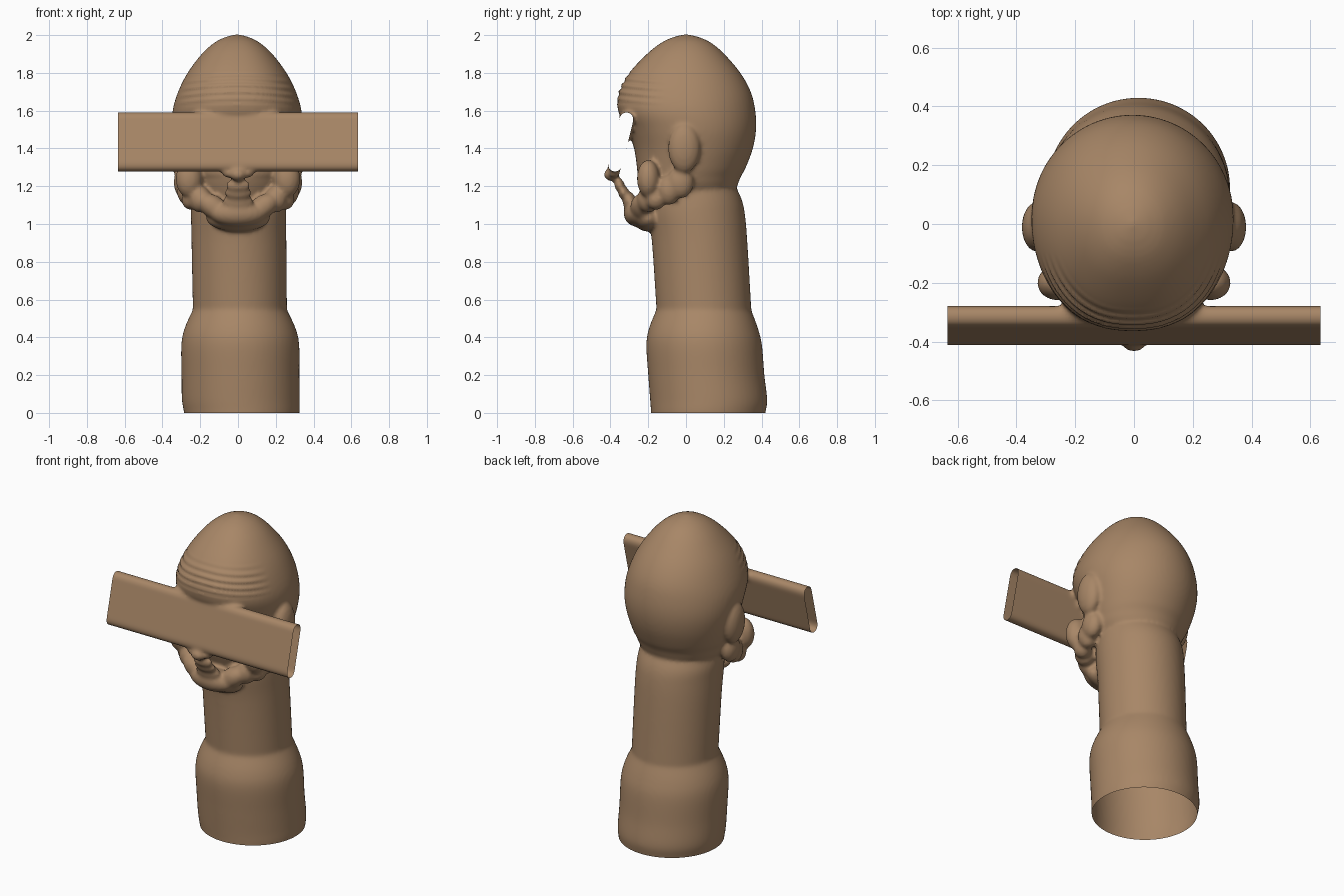
import bpy, bmesh, math
from mathutils import Matrix, Vector

if "Cube" in bpy.data.objects:
    bpy.data.objects.remove(bpy.data.objects["Cube"])

skin = bpy.data.materials.new("tan_clay")
skin.diffuse_color = (0.39, 0.24, 0.135, 1)
skin.use_nodes = True
skin.node_tree.nodes["Principled BSDF"].inputs["Base Color"].default_value = skin.diffuse_color
bm = bmesh.new()


def blob(loc, size, rot=(0, 0, 0)):
    """Ellipsoid lump of clay."""
    m = Matrix.Translation(loc)
    for ang, axis in zip(rot, "XYZ"):
        m = m @ Matrix.Rotation(ang, 4, axis)
    bmesh.ops.create_uvsphere(bm, u_segments=32, v_segments=18, radius=1,
                              matrix=m @ Matrix.Diagonal((*size, 1)))


def pair(loc, size, rot=(0, 0, 0)):
    for s in (-1, 1):
        blob((s * loc[0], loc[1], loc[2]), size, (rot[0], s * rot[1], s * rot[2]))


def loft(rings):
    """Skin closed rings of points and cap both ends."""
    rows = [[bm.verts.new(p) for p in r] for r in rings]
    n = len(rows[0])
    for a, b in zip(rows, rows[1:]):
        for i in range(n):
            j = (i + 1) % n
            bm.faces.new((a[i], a[j], b[j], b[i]))
    bm.faces.new(rows[0][::-1])
    bm.faces.new(rows[-1])


def spline(rows, steps=5):
    """Catmull-Rom interpolation through the profile rows."""
    out = []
    pts = [Vector(r) for r in rows]
    for i in range(len(pts) - 1):
        p0, p1, p2, p3 = pts[max(i - 1, 0)], pts[i], pts[i + 1], pts[min(i + 2, len(pts) - 1)]
        for k in range(steps):
            t = k / steps
            out.append(0.5 * (2 * p1 + (p2 - p0) * t + (2 * p0 - 5 * p1 + 4 * p2 - p3) * t * t
                              + (3 * p1 - p0 - 3 * p2 + p3) * t ** 3))
    return out + [pts[-1]]


def body(rows):
    """Rows are height, front y, back y, half width, centre x."""
    rings = []
    for z, yf, yb, rx, cx in rows:
        ring = []
        for i in range(64):
            a = math.tau * i / 64
            c, s = math.cos(a), math.sin(a)
            if s < 0 and z > 1.25:      # broader forehead
                c = math.copysign(abs(c) ** 0.85, c)
            ring.append((cx + rx * c, (yf + yb) / 2 + (yb - yf) / 2 * s, z))
        rings.append(ring)
    loft(rings)


# pedestal and neck
body(spline([(-0.1, -0.18, 0.40, 0.29, 0.02), (0, -0.185, 0.42, 0.305, 0.02),
             (0.07, -0.19, 0.43, 0.312, 0.015), (0.2, -0.2, 0.415, 0.312, 0.013),
             (0.36, -0.21, 0.402, 0.312, 0.012), (0.45, -0.195, 0.38, 0.293, 0.011),
             (0.545, -0.157, 0.345, 0.249, 0.01)])
     + spline([(0.56, -0.157, 0.345, 0.249, 0.01), (0.9, -0.18, 0.325, 0.251, 0.005),
               (1.05, -0.2, 0.312, 0.252, 0.003), (1.13, -0.2, 0.295, 0.25, 0), (1.2, -0.2, 0.262, 0.24, 0)]))
# skull
body(spline([(1.1, -0.2, 0.22, 0.2, 0), (1.2, -0.24, 0.27, 0.262, 0), (1.25, -0.255, 0.29, 0.282, 0),
             (1.3, -0.26, 0.317, 0.3, -0.003), (1.4, -0.275, 0.354, 0.325, -0.005),
             (1.5, -0.31, 0.371, 0.342, -0.005), (1.6, -0.36, 0.367, 0.341, -0.005),
             (1.7, -0.354, 0.343, 0.312, -0.005), (1.8, -0.3, 0.288, 0.262, -0.005),
             (1.9, -0.207, 0.203, 0.187, -0.005), (1.96, -0.13, 0.132, 0.12, -0.005),
             (1.99, -0.065, 0.066, 0.06, -0.005), (2.003, -0.01, 0.01, 0.01, -0.005)]))

# wide visor bar with a rounded, tilted section
top, low, r = Vector((-0.315, 1.555)), Vector((-0.376, 1.313)), 0.037
up = math.atan2(top.y - low.y, top.x - low.x)
section = []
for centre, start in ((top, up - math.pi / 2), (low, up + math.pi / 2)):
    for k in range(13):
        a = start + math.pi * k / 12
        section.append((centre.x + r * math.cos(a), centre.y + r * math.sin(a)))
loft([[(x, y, z) for y, z in section] for x in (-0.68, 0.68)])

# ears, jowls and cheeks
pair((0.33, -0.01, 1.4), (0.052, 0.085, 0.13), (0, 0.03, 0))
pair((0.29, -0.03, 1.22), (0.05, 0.07, 0.085))
pair((0.27, -0.09, 1.18), (0.055, 0.06, 0.08))
pair((0.25, -0.16, 1.13), (0.05, 0.055, 0.055))
pair((0.26, -0.2, 1.24), (0.07, 0.06, 0.1))
# jaw: chin with arms sweeping up to the cheeks
blob((0, -0.255, 1.055), (0.15, 0.075, 0.07))
blob((0, -0.2, 1.03), (0.17, 0.08, 0.07))
pair((0.13, -0.235, 1.09), (0.09, 0.06, 0.06), (0, -0.6, 0))
pair((0.2, -0.2, 1.13), (0.06, 0.06, 0.07))
# lips standing off the face, then the nose bulb
blob((0, -0.3, 1.12), (0.08, 0.035, 0.05))
blob((0, -0.33, 1.165), (0.072, 0.028, 0.035))
blob((0, -0.352, 1.205), (0.066, 0.026, 0.035))
blob((0, -0.395, 1.262), (0.045, 0.04, 0.035))
pair((0.05, -0.38, 1.272), (0.035, 0.03, 0.028))

bmesh.ops.recalc_face_normals(bm, faces=bm.faces)
mesh = bpy.data.meshes.new("sculpted_bust")
bm.to_mesh(mesh)
bm.free()
bust = bpy.data.objects.new("sculpted_bust", mesh)
bpy.context.collection.objects.link(bust)

# fuse all lumps into one soft skin
remesh = bust.modifiers.new("fuse", 'REMESH')
remesh.mode = 'VOXEL'
remesh.voxel_size = 0.011
soft = bust.modifiers.new("soften", 'SMOOTH')
soft.factor = 0.5
soft.iterations = 7
deps = bpy.context.evaluated_depsgraph_get()
fused = bpy.data.meshes.new_from_object(bust.evaluated_get(deps))
bust.modifiers.clear()
bust.data = fused

bm = bmesh.new()
bm.from_mesh(fused)
bm.normal_update()
# forehead wrinkles
for v in bm.verts:
    x, y, z = v.co
    if y < -0.1 and 1.61 < z < 1.82:
        fade = math.sin(math.pi * (z - 1.61) / 0.21) * min(1, (-0.1 - y) / 0.12)
        v.co += v.normal * 0.004 * fade * math.sin((z + 0.25 * x * x) * math.tau / 0.036)
# open the visor ends and the underside
for co, no in (((0.635, 0, 0), (1, 0, 0)), ((-0.635, 0, 0), (-1, 0, 0)), ((0, 0, 0), (0, 0, -1))):
    bmesh.ops.bisect_plane(bm, geom=bm.verts[:] + bm.edges[:] + bm.faces[:],
                           plane_co=co, plane_no=no, clear_outer=True)
for f in bm.faces:
    f.smooth = True
    f.material_index = 0
bm.to_mesh(fused)
bm.free()
fused.materials.clear()
fused.materials.append(skin)
